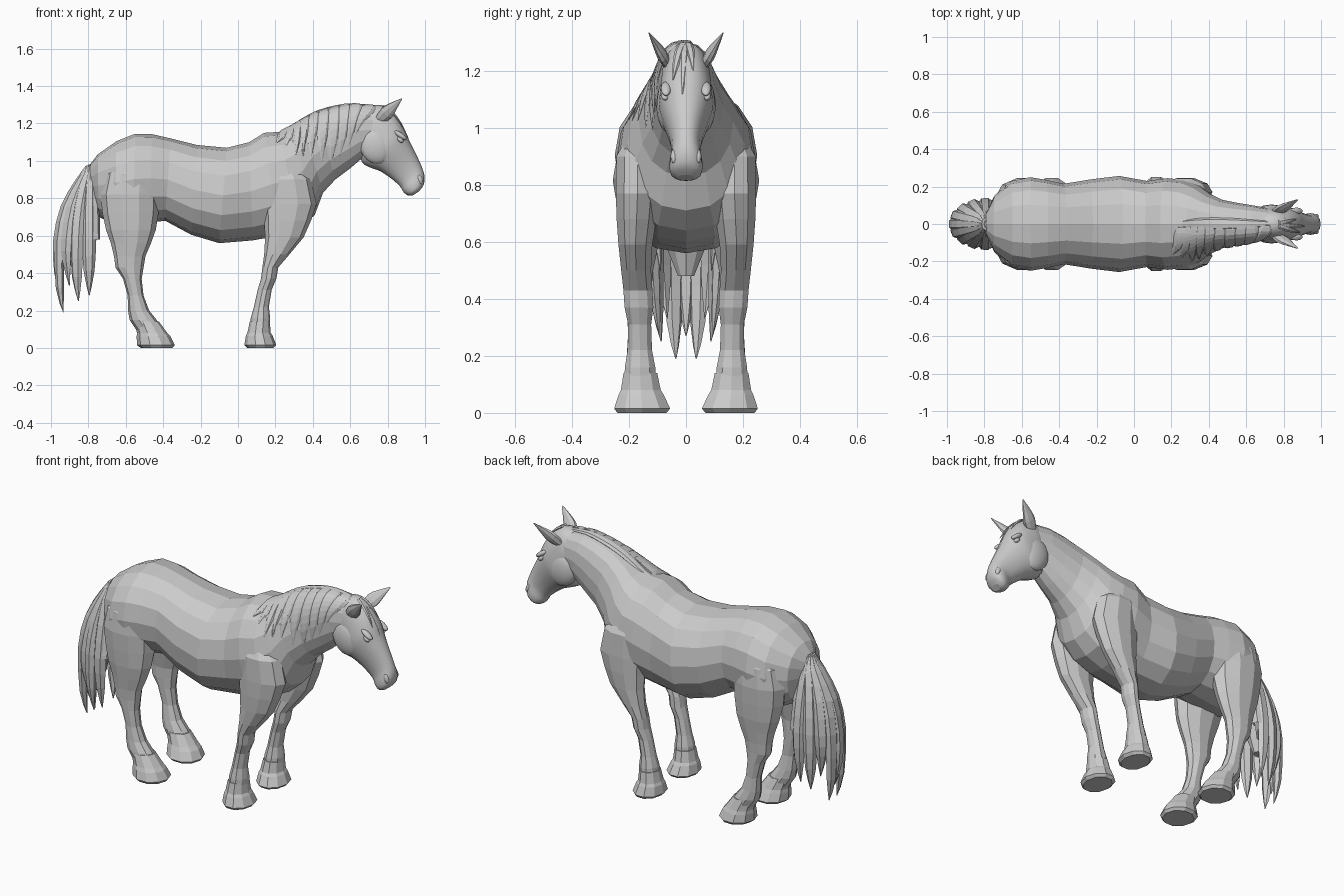
import bpy, bmesh, math, random
from mathutils import Vector as V

random.seed(4)


def sample(rings, t):
    """Catmull-Rom blend of (centre, half-axis u, half-axis v) rings at index t."""
    i = max(0, min(int(t), len(rings) - 2))
    f = t - i
    a, b, c, d = (rings[max(0, min(k, len(rings) - 1))] for k in (i - 1, i, i + 1, i + 2))
    return tuple(0.5 * (2 * q + (r - p) * f + (2 * p - 5 * q + 4 * r - s) * f * f
                        + (3 * q - p - 3 * r + s) * f ** 3) for p, q, r, s in zip(a, b, c, d))


def power(c, p):
    return math.copysign(abs(c) ** p, c)


def loft(name, rings, n=12, steps=1, p=1.0, smooth=False):
    """Skin a closed tube through the rings, with flat end caps."""
    bm = bmesh.new()
    loops = []
    for k in range((len(rings) - 1) * steps + 1):
        c, u, v = sample(rings, k / steps)
        loops.append([bm.verts.new(c + u * power(math.cos(a), p) + v * power(math.sin(a), p))
                      for a in (2 * math.pi * j / n for j in range(n))])
    for A, B in zip(loops, loops[1:]):
        for j in range(n):
            bm.faces.new((A[j], A[(j + 1) % n], B[(j + 1) % n], B[j]))
    bm.faces.new(loops[0])
    bm.faces.new(loops[-1])
    bmesh.ops.recalc_face_normals(bm, faces=bm.faces)
    me = bpy.data.meshes.new(name)
    bm.to_mesh(me)
    bm.free()
    for f in me.polygons:
        f.use_smooth = smooth and len(f.vertices) == 4
    ob = bpy.data.objects.new(name, me)
    bpy.context.collection.objects.link(ob)
    return ob


def slices(rows):
    """Rings from rows of: top x, top z, bottom x, bottom z, half width."""
    return [(V(((a + c) / 2, 0, (b + d) / 2)), V(((a - c) / 2, 0, (b - d) / 2)), V((0, w, 0)))
            for a, b, c, d, w in rows]


def levels(rows, s):
    """Level rings from rows of: z, x0, x1, y0, y1; s is the side."""
    return [(V(((a + b) / 2, s * (c + d) / 2, z)), V(((b - a) / 2, 0, 0)), V((0, (d - c) / 2, 0)))
            for z, a, b, c, d in rows]


def ball(name, loc, size, rot=(0, 0, 0)):
    bpy.ops.mesh.primitive_uv_sphere_add(segments=14, ring_count=9, location=loc, rotation=rot)
    ob = bpy.context.object
    ob.name = name
    ob.scale = size
    for f in ob.data.polygons:
        f.use_smooth = True


# Torso and neck
body = slices([
    (-.80, .97, -.77, .76, .06), (-.75, 1.035, -.745, .70, .15), (-.65, 1.105, -.66, .66, .23),
    (-.55, 1.145, -.56, .66, .25), (-.46, 1.143, -.47, .67, .235), (-.36, 1.12, -.39, .68, .215),
    (-.22, 1.085, -.25, .605, .238), (-.06, 1.07, -.10, .56, .257), (.06, 1.10, .08, .575, .23),
    (.14, 1.15, .22, .60, .245), (.22, 1.155, .33, .64, .235), (.28, 1.18, .41, .71, .205),
    (.34, 1.215, .455, .83, .165), (.42, 1.255, .52, .90, .13), (.52, 1.285, .60, .96, .112),
    (.62, 1.30, .67, 1.02, .098), (.74, 1.29, .74, 1.05, .08)])
loft("torso_and_neck", body, 16, 1, .92)

# Head, from poll to muzzle
loft("head", slices([
    (.70, 1.295, .66, 1.10, .07), (.77, 1.297, .655, 1.04, .085), (.84, 1.25, .665, .99, .092),
    (.885, 1.18, .705, .965, .095), (.915, 1.11, .76, .945, .08), (.95, 1.04, .82, .905, .06),
    (.98, .975, .865, .865, .051), (.997, .92, .885, .833, .058), (.992, .87, .91, .815, .054),
    (.965, .835, .935, .815, .03)]), 16, 3, .92, True)

for s in (1, -1):
    side = "left" if s > 0 else "right"
    # Face details
    ball(side + "_cheek", (.735, s * .062, 1.08), (.085, .042, .10), (0, -.4, 0))
    ball(side + "_eye", (.868, s * .073, 1.112), (.02, .014, .012), (0, .7, 0))
    ball(side + "_brow", (.868, s * .07, 1.137), (.04, .018, .014), (0, .6, 0))
    ball(side + "_nostril", (.972, s * .042, .90), (.014, .012, .026), (0, -.3, 0))
    # Ear: a leaf that leans forward and out
    loft(side + "_ear", [(V((x, s * y, z)), V((w, 0, -w)) * .75, V((-t, s * t, 0)))
                         for x, y, z, w, t in ((.76, .062, 1.22, .025, .015),
                                               (.795, .085, 1.257, .035, .017),
                                               (.828, .105, 1.29, .024, .011),
                                               (.875, .13, 1.332, .003, .002))], 8, 2)

    # Front leg and hoof
    loft(side + "_front_leg", levels([
        (1.0, .18, .29, .10, .19), (.90, .14, .39, .09, .248), (.77, .13, .42, .09, .25),
        (.68, .14, .39, .10, .247), (.59, .145, .35, .115, .24), (.50, .14, .275, .12, .23),
        (.43, .13, .215, .115, .222), (.37, .123, .205, .112, .218), (.31, .105, .18, .12, .205),
        (.22, .085, .165, .117, .207), (.16, .068, .172, .105, .217), (.10, .065, .17, .10, .22)],
        s), 10)
    loft(side + "_front_hoof", levels([
        (.14, .063, .17, .098, .222), (.08, .05, .175, .085, .232), (.065, .042, .185, .075, .24),
        (.015, .034, .205, .05, .257), (0, .05, .19, .065, .245)], s), 10)

    # Hind leg and hoof
    loft(side + "_hind_leg", levels([
        (1.02, -.60, -.45, .10, .19), (.93, -.71, -.425, .08, .24), (.82, -.735, -.42, .06, .25),
        (.72, -.725, -.425, .06, .245), (.63, -.705, -.44, .085, .238), (.56, -.68, -.465, .10, .228),
        (.49, -.663, -.495, .115, .218), (.43, -.655, -.505, .117, .213), (.37, -.615, -.515, .12, .21),
        (.28, -.59, -.505, .125, .205), (.20, -.588, -.475, .115, .21), (.15, -.58, -.435, .108, .216),
        (.09, -.54, -.395, .10, .22)], s), 10)
    loft(side + "_hind_hoof", levels([
        (.14, -.555, -.422, .104, .217), (.08, -.54, -.378, .085, .232), (.06, -.542, -.36, .075, .24),
        (.015, -.54, -.338, .055, .252), (0, -.52, -.35, .07, .24)], s), 10)

# Mane crest along the top of the neck
crest = []
for k in range(13):
    c, u, v = sample(body, 10.2 + k * .48)
    r = .008 + .018 * math.sin(math.pi * (k + .6) / 13.2)
    crest.append((c + u * .97, u.normalized() * r * .7, V((0, r * 1.3, 0))))
loft("mane_crest", crest, 8)


def neck_point(t, a, lift=1.0):
    """Point on the right side of the neck, a radians from the crest."""
    c, u, v = sample(body, t)
    return c + u * power(math.cos(a), .92) * lift - v * power(math.sin(a), .92) * lift


# Mane locks lying along the right side, longer towards the head
for k in range(10):
    t0 = 10.6 + k * .56
    reach = math.radians(min(42 + 13 * k, 105) - 4 * max(0, k - 7) + random.uniform(-10, 10))
    rings = []
    for j, w in enumerate((.03, .045, .045, .038, .024, .002)):
        f = j / 5
        a, t = .06 + reach * f, t0 - .9 * f * f
        along = (neck_point(t + .1, a) - neck_point(t - .1, a)).normalized()
        down = (neck_point(t, a + .05) - neck_point(t, a - .05)).normalized()
        rings.append((neck_point(t, a, 1.01), along * w, along.cross(down).normalized() * w * .27))
    loft("mane_lock", rings, 6, 2)

# Forelock lying on the forehead
for y, drop in ((-.035, .9), (-.01, 1.1), (.02, .75)):
    loft("forelock", [(V((.775 + .125 * f * drop, y * (.3 + f), 1.295 - .05 * f * drop - .10 * (f * drop) ** 2)),
                       V((0, w, 0)), V((w * .35, 0, w * .35)))
                      for f, w in ((0, .016), (.35, .017), (.7, .012), (1, .002))], 6, 2)

# Tail: a short core with a fan of tapering strands around it
loft("tail_core", levels([
    (.98, -.80, -.74, -.03, .03), (.90, -.85, -.76, -.05, .05), (.75, -.92, -.78, -.075, .075),
    (.60, -.94, -.79, -.08, .08), (.48, -.91, -.83, -.03, .03)], 1), 10)
tips = (.50, .28, .25, .33, .19, .27, .19, .33, .25, .28, .50)
for k, tip in enumerate(tips):
    a = math.radians(-110 + 22 * k)
    c, s = math.cos(a), math.sin(a)
    rings = []
    for z, depth, spread, w in ((.975, .01, .02, .018), (.90, .06, .052, .029), (.76, .135, .09, .037),
                                (.58, .175, .115, .038), (tip + .13, .175, .11, .029), (tip, .155, .095, .002)):
        rings.append((V((-.79 - depth * max(c, -.1), spread * s, z)),
                      V((s, c, 0)) * w, V((-c, s, 0)) * w * .7))
    loft("tail_strand", rings, 6, 2)
